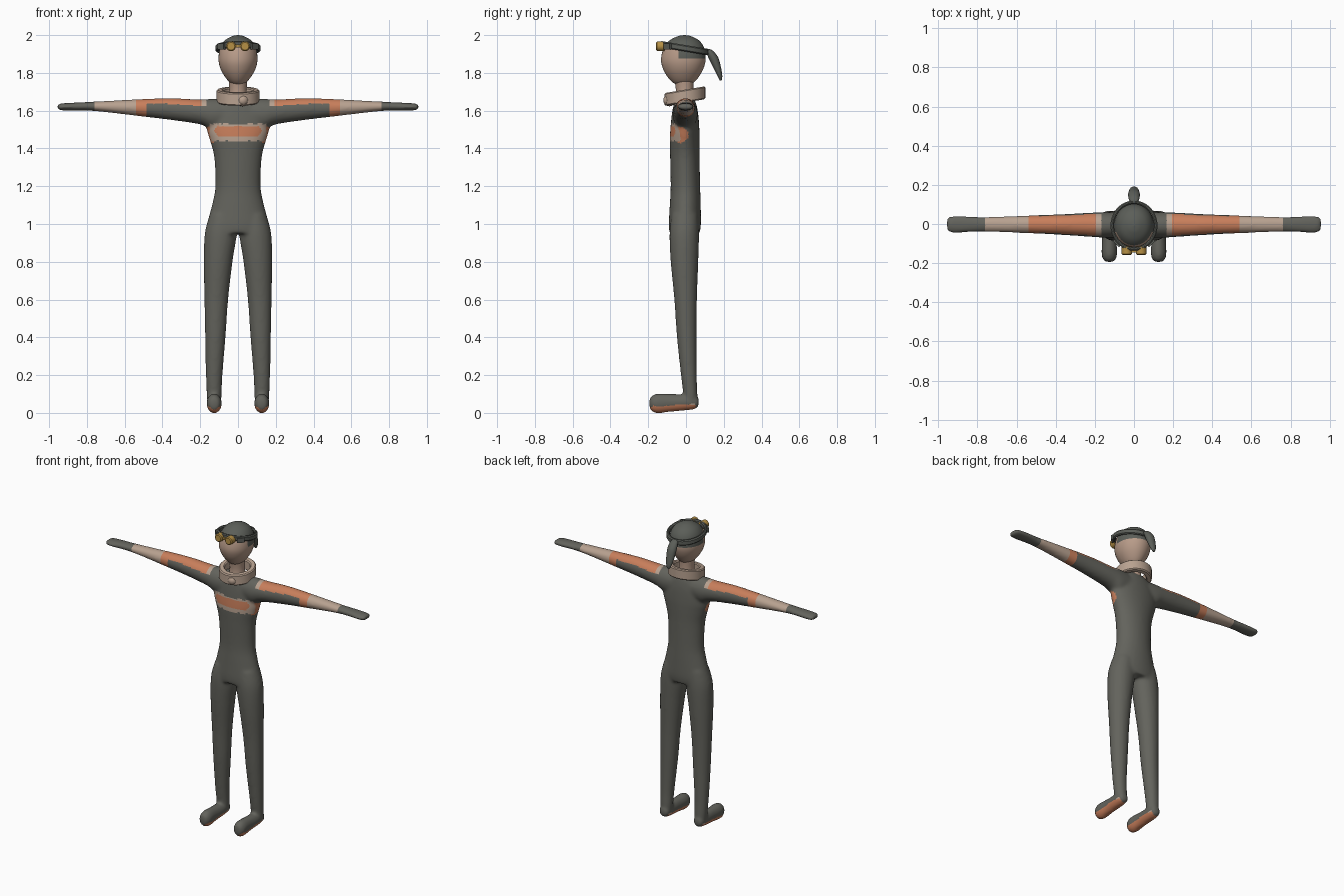
import bpy, bmesh, math
from mathutils import Vector, Matrix

if "Cube" in bpy.data.objects:
    bpy.data.objects.remove(bpy.data.objects["Cube"])


def material(name, rgb):
    m = bpy.data.materials.new(name)
    m.diffuse_color = (*rgb, 1)
    m.use_nodes = True
    m.node_tree.nodes["Principled BSDF"].inputs["Base Color"].default_value = m.diffuse_color
    return m


GREY = material("suit grey", (0.125, 0.125, 0.108))
ORANGE = material("orange", (0.58, 0.21, 0.105))
PALE = material("pale fabric", (0.48, 0.36, 0.28))
SKIN = material("skin", (0.48, 0.33, 0.25))
DARK = material("cap grey", (0.105, 0.112, 0.098))
GOLD = material("gold", (0.47, 0.28, 0.06))


def spline(rings, steps):
    """Catmull-Rom resampling of ring tuples."""
    out = []
    for i in range(len(rings) - 1):
        a, b, c, d = (rings[max(0, min(len(rings) - 1, i + k))] for k in (-1, 0, 1, 2))
        for s in range(steps):
            t = s / steps
            out.append([0.5 * (2 * q + (r - p) * t + (2 * p - 5 * q + 4 * r - u) * t * t
                               + (3 * q - p - 3 * r + u) * t ** 3)
                        for p, q, r, u in zip(a, b, c, d)])
    return out + [list(rings[-1])]


def tube(bm, axis, rings, side=1, steps=6, n=32):
    """Closed loft of elliptical rings: (position, centre a, centre b, radius a, radius b)."""
    loops = []
    for t, ca, cb, ra, rb in spline(rings, steps):
        loop = []
        for k in range(n):
            w = 2 * math.pi * k / n
            a, b = ca + ra * math.cos(w), cb + rb * math.sin(w)
            p = {"x": (t, a, b), "y": (a, t, b), "z": (a, b, t)}[axis]
            loop.append(bm.verts.new((p[0] * side, p[1], p[2])))
        loops.append(loop)
    for p, q in zip(loops, loops[1:]):
        for k in range(n):
            j = (k + 1) % n
            bm.faces.new((p[k], p[j], q[j], q[k]))
    bm.faces.new(loops[0])
    bm.faces.new(loops[-1])


def finish(name, bm, mats, angle=40):
    bmesh.ops.recalc_face_normals(bm, faces=bm.faces[:])
    me = bpy.data.meshes.new(name)
    bm.to_mesh(me)
    bm.free()
    ob = bpy.data.objects.new(name, me)
    bpy.context.collection.objects.link(ob)
    for m in mats:
        me.materials.append(m)
    bpy.ops.object.select_all(action="DESELECT")
    ob.select_set(True)
    bpy.context.view_layer.objects.active = ob
    bpy.ops.object.shade_smooth_by_angle(angle=math.radians(angle))
    return ob


def cut(bm, co, no):
    bmesh.ops.bisect_plane(bm, geom=bm.verts[:] + bm.edges[:] + bm.faces[:],
                           plane_co=co, plane_no=no, dist=0.0005)


def hoop(name, mat, centre, rx, ry, height, thick, slope):
    """Flat-walled elliptical hoop, sheared so that z rises by slope along y."""
    bm = bmesh.new()
    n, h, e = 48, height / 2, 0.006
    prof = [(0, -h + e), (0, h - e), (-e, h), (-thick + e, h),
            (-thick, h - e), (-thick, -h + e), (-thick + e, -h), (-e, -h)]
    rows = []
    for k in range(n):
        w = 2 * math.pi * k / n
        row = []
        for d, z in prof:
            y = (ry + d) * math.sin(w)
            row.append(bm.verts.new(Vector(centre) + Vector(((rx + d) * math.cos(w), y, z + slope * y))))
        rows.append(row)
    for k in range(n):
        p, q = rows[k], rows[(k + 1) % n]
        for i in range(8):
            j = (i + 1) % 8
            bm.faces.new((p[i], p[j], q[j], q[i]))
    return finish(name, bm, [mat])


# Body suit: torso, arms, legs and feet fused into one skin
bm = bmesh.new()
tube(bm, "z", [(1.675, 0, -.005, .06, .04), (1.64, 0, -.005, .12, .058), (1.58, 0, -.005, .165, .07),
               (1.5, 0, -.006, .165, .077), (1.44, 0, -.007, .148, .079), (1.35, 0, -.006, .126, .078),
               (1.2, 0, -.003, .12, .078), (1.1, 0, -.004, .138, .082), (1.0, 0, -.006, .165, .085),
               (.95, 0, -.008, .172, .08)])
for s in (1, -1):
    tube(bm, "x", [(.04, -.005, 1.585, .06, .07), (.13, -.005, 1.58, .066, .083), (.2, -.004, 1.593, .063, .066),
                   (.35, -.003, 1.608, .054, .058), (.5, -.002, 1.615, .047, .047), (.76, -.002, 1.623, .038, .025),
                   (.9, -.002, 1.621, .044, .02), (.945, -.002, 1.62, .04, .017), (.955, -.002, 1.62, .03, .01)], s)
    tube(bm, "z", [(1.05, .08, -.006, .07, .07), (.95, .091, -.009, .085, .078), (.8, .105, -.008, .076, .073),
                   (.6, .115, -.002, .063, .06), (.4, .12, .004, .054, .052), (.2, .126, .015, .044, .042),
                   (.1, .126, .023, .04, .038), (.05, .126, .023, .036, .036)], s)
    tube(bm, "y", [(.068, .126, .06, .012, .015), (.055, .126, .055, .032, .032), (0, .126, .055, .038, .042),
                   (-.08, .126, .053, .037, .047), (-.15, .126, .05, .04, .052), (-.183, .126, .05, .031, .04),
                   (-.194, .126, .05, .015, .02)], s)
body = finish("body_suit", bm, [GREY, ORANGE, PALE])
mod = body.modifiers.new("fuse", "REMESH")
mod.mode, mod.voxel_size = "VOXEL", 0.009
mod = body.modifiers.new("soften", "SMOOTH")
mod.factor, mod.iterations = 0.5, 8
for name in ("fuse", "soften"):
    bpy.ops.object.modifier_apply(modifier=name)


def suit_colour(c, n):
    ax = abs(c.x)
    if ax > .76:
        return 0
    if ax > .54:
        return 2
    if ax > .485:
        return 1
    if ax > .17 and c.z > 1.6 and n.z > .45:             # upper arm panel
        return 1 if ax > .19 else 2
    if 1.44 < c.z < 1.53 and c.y < -.03 and ax < .175 - abs(c.z - 1.485) * .5:
        if abs(c.z - 1.493) < .027 and ax < .125 - abs(c.z - 1.493) * .6:
            return 1                                     # chest stripe
        if ax < .15:
            return 2                                     # stripe border
    if ax > .12 and ((c.y + .032) / .045) ** 2 + ((c.z - 1.472) / .042) ** 2 < 1:
        return 1                                         # patch under the arm
    if c.z < .052 and -.186 < c.y < .05 and n.z < -.25:  # soles
        return 1 if c.z < .044 else 2
    return 0


bm = bmesh.new()
bm.from_mesh(body.data)
for x in (.485, .54, .76):
    for s in (1, -1):
        cut(bm, (s * x, 0, 0), (1, 0, 0))
bm.normal_update()
for f in bm.faces:
    f.material_index = suit_colour(f.calc_center_median(), f.normal)
    f.smooth = True
bm.to_mesh(body.data)
bm.free()

# Head with cap and hair painted by region
bm = bmesh.new()
tube(bm, "z", [(2.0, 0, -.008, .004, .004), (1.993, 0, -.008, .034, .038), (1.97, 0, -.009, .072, .08),
               (1.93, 0, -.011, .096, .108), (1.87, 0, -.014, .103, .118), (1.82, 0, -.015, .092, .106),
               (1.775, 0, -.015, .066, .08), (1.745, 0, -.014, .038, .05), (1.733, 0, -.012, .01, .015)], n=40)
cut(bm, (0, -.04, 0), (0, 1, 0))
cut(bm, (0, 0, 1.875), (0, 0, 1))
cut(bm, (0, 0, 1.93), (0, .166, 1))
for f in bm.faces:
    c = f.calc_center_median()
    f.material_index = int(c.z > 1.93 - .166 * c.y or (c.y > -.04 and c.z > 1.875))
finish("head", bm, [SKIN, DARK], 60)

# Neck
bm = bmesh.new()
tube(bm, "z", [(1.62, 0, -.005, .055, .055), (1.7, 0, -.007, .046, .046), (1.77, 0, -.01, .05, .052)])
finish("neck", bm, [SKIN])

# Scarf collar and its knot
hoop("scarf_collar", PALE, (0, -.006, 1.677), .114, .108, .068, .035, .165)
bm = bmesh.new()
bmesh.ops.create_uvsphere(bm, u_segments=20, v_segments=12, radius=.032,
                          matrix=Matrix.Translation((.024, -.088, 1.655)))
finish("scarf_knot", bm, [PALE])

# Head band and its hanging tail
hoop("head_band", DARK, (0, -.008, 1.931), .12, .128, .034, .018, -.166)
bm = bmesh.new()
tube(bm, "z", [(1.927, 0, .115, .012, .008), (1.915, 0, .125, .024, .02), (1.88, 0, .145, .03, .026),
               (1.83, 0, .164, .027, .021), (1.785, 0, .179, .019, .013), (1.76, 0, .184, .008, .005)], n=20)
finish("band_tail", bm, [DARK])

# Goggles: two lens barrels, a bridge and side clips
for s, side in ((1, "right"), (-1, "left")):
    bm = bmesh.new()
    tube(bm, "y", [(-.158, s * .037, 1.941, .02, .02), (-.153, s * .037, 1.941, .026, .026),
                   (-.115, s * .037, 1.941, .026, .026)], steps=1, n=20)
    finish("goggle_lens_" + side, bm, [GOLD])
    bm = bmesh.new()
    bmesh.ops.create_cube(bm, size=1, matrix=Matrix.Translation((s * .088, -.098, 1.94))
                          @ Matrix.Rotation(s * .75, 4, "Z") @ Matrix.Diagonal((.045, .014, .03, 1)))
    finish("goggle_clip_" + side, bm, [DARK])
bm = bmesh.new()
bmesh.ops.create_cube(bm, size=1, matrix=Matrix.Translation((0, -.138, 1.942)) @ Matrix.Diagonal((.12, .014, .014, 1)))
finish("goggle_bridge", bm, [GOLD])
